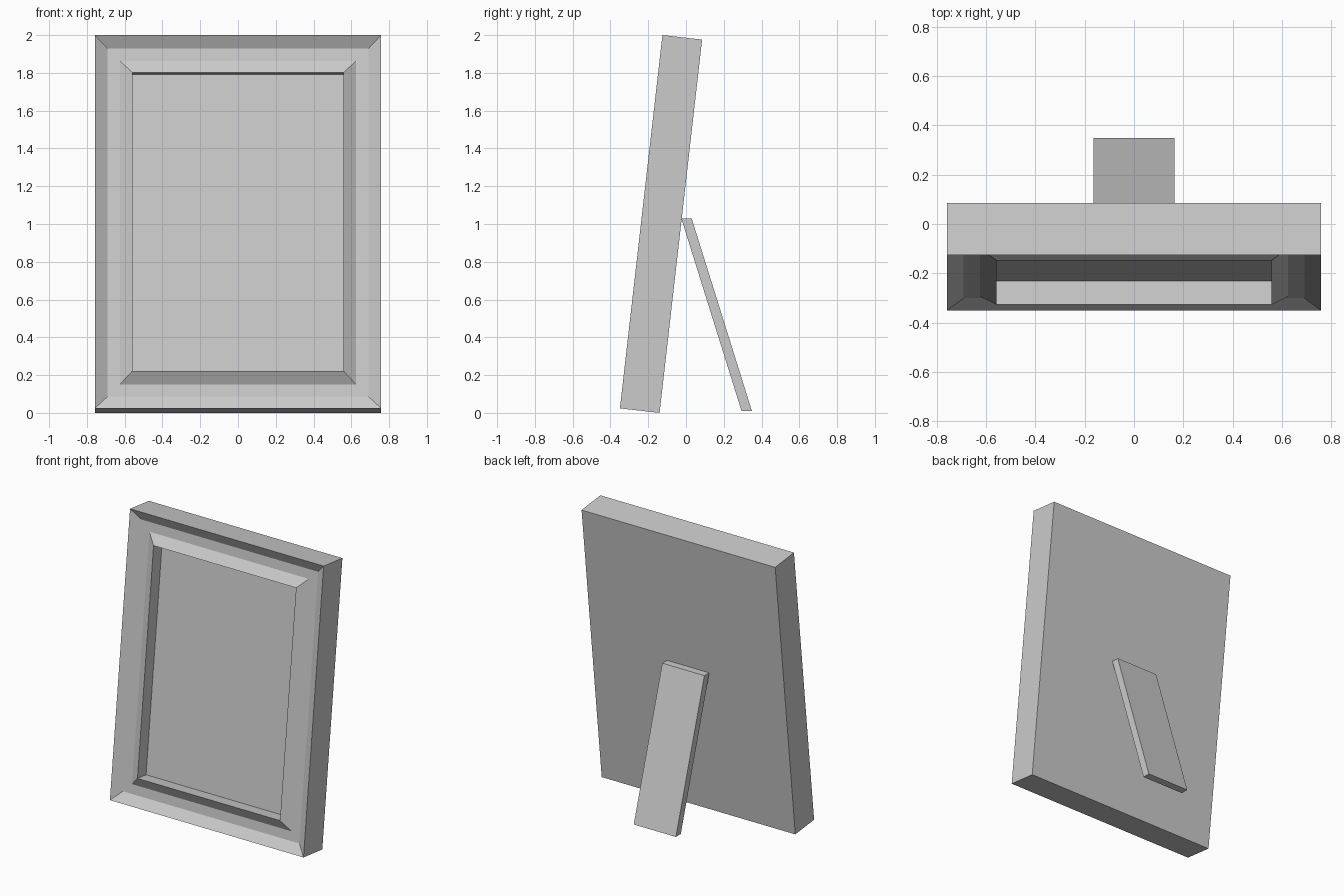
import bpy
import bmesh
from math import radians, sin

cube = bpy.data.objects.get("Cube")
if cube:
    bpy.data.objects.remove(cube, do_unlink=True)

HALF_WIDTH, HEIGHT, THICKNESS = 0.758, 1.989, 0.2115
TILT = radians(6.5)

grey = bpy.data.materials.new("plain_grey")
grey.use_nodes = True
grey.diffuse_color = (0.6, 0.6, 0.6, 1)
grey.node_tree.nodes["Principled BSDF"].inputs["Base Color"].default_value = (0.6, 0.6, 0.6, 1)


def loft(name, rings):
    """Join successive four-cornered rings and cap both ends."""
    bm = bmesh.new()
    loops = [[bm.verts.new(p) for p in ring] for ring in rings]
    for a, b in zip(loops, loops[1:]):
        for i in range(4):
            j = (i + 1) % 4
            bm.faces.new((a[i], a[j], b[j], b[i]))
    bm.faces.new(loops[0])
    bm.faces.new(loops[-1])
    bmesh.ops.recalc_face_normals(bm, faces=bm.faces)
    mesh = bpy.data.meshes.new(name)
    bm.to_mesh(mesh)
    bm.free()
    mesh.materials.append(grey)
    obj = bpy.data.objects.new(name, mesh)
    bpy.context.collection.objects.link(obj)
    return obj


def frame_ring(inset, depth):
    x = HALF_WIDTH - inset
    low, high = inset, HEIGHT - inset
    return [(-x, depth, low), (x, depth, low), (x, depth, high), (-x, depth, high)]


# Picture frame: back, outer wall, hollow moulding, inner wall and picture panel
moulding = [(0, THICKNESS), (0, 0), (0.067, 0.042), (0.133, 0.042), (0.2, 0), (0.2, 0.097)]
frame = loft("picture_frame", [frame_ring(*p) for p in moulding])
frame.rotation_euler.x = -TILT
frame.location = (0, -0.35, THICKNESS * sin(TILT))

# Easel leg: slanted strut with level ends, touching the back of the frame
leg_side = [(-0.025, 1.03), (0.03, 1.03), (0.349, 0.01), (0.294, 0.01)]
loft("easel_leg", [[(x, y, z) for y, z in leg_side] for x in (-0.165, 0.165)])
